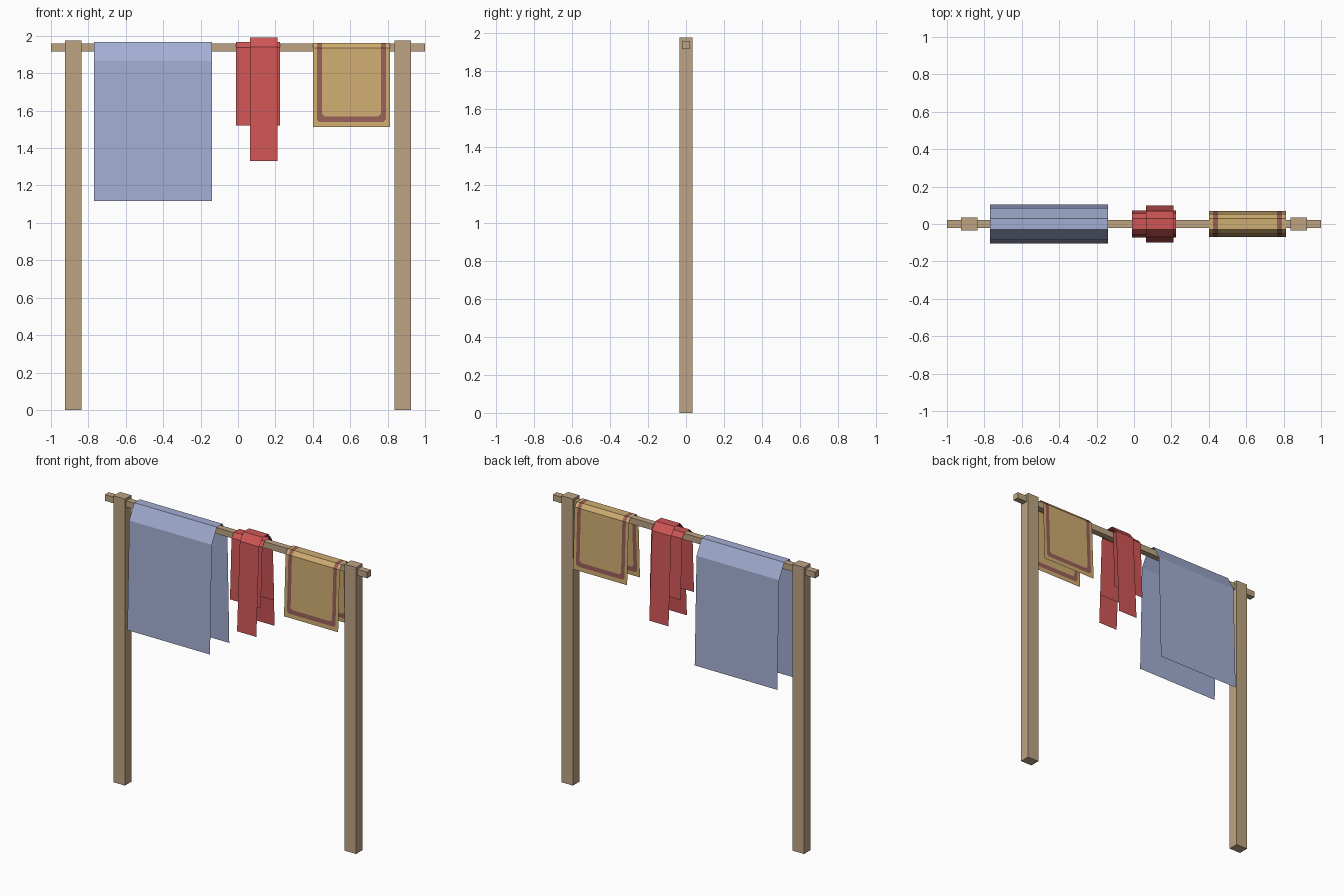
import bpy, bmesh
from mathutils import Vector

if "Cube" in bpy.data.objects:
    bpy.data.objects.remove(bpy.data.objects["Cube"])


def material(name, rgb):
    m = bpy.data.materials.new(name)
    lin = [((c / 255 + 0.055) / 1.055) ** 2.4 for c in rgb]
    m.diffuse_color = (*lin, 1)
    m.use_nodes = True
    m.node_tree.nodes["Principled BSDF"].inputs["Base Color"].default_value = m.diffuse_color
    return m


wood = material("wood", (190, 164, 130))
blue = material("pale_blue_cloth", (163, 174, 211))
red = material("red_cloth", (207, 86, 86))
tan = material("tan_cloth", (206, 172, 113))
stripe = material("maroon_stripe", (153, 94, 88))


def finish(name, bm, mats):
    me = bpy.data.meshes.new(name)
    bm.to_mesh(me)
    bm.free()
    for m in mats:
        me.materials.append(m)
    ob = bpy.data.objects.new(name, me)
    bpy.context.collection.objects.link(ob)
    return ob


def box(name, x0, x1, half_y, z0, z1):
    bm = bmesh.new()
    bmesh.ops.create_cube(bm, size=1)
    for v in bm.verts:
        v.co = Vector(((x0 + x1) / 2 + v.co.x * (x1 - x0),
                       v.co.y * 2 * half_y,
                       (z0 + z1) / 2 + v.co.z * (z1 - z0)))
    return finish(name, bm, [wood])


def drape(x0, x1, half_profile):
    """Thin sheet folded over the bar; half_profile runs hem to ridge as (y, z)."""
    path = [(-y, z) for y, z in half_profile] + list(reversed(half_profile))
    bm = bmesh.new()
    rows = [[bm.verts.new((x, y, z)) for x in (x0, x1)] for y, z in path]
    for a, b in zip(rows, rows[1:]):
        bm.faces.new((a[0], a[1], b[1], b[0]))
    return bm


# Frame
box("left_post", -0.925, -0.838, 0.035, 0, 1.975)
box("right_post", 0.838, 0.925, 0.035, 0, 1.975)
box("top_bar", -1, 1, 0.021, 1.915, 1.958)

# Plain cloths
finish("blue_blanket", drape(-0.77, -0.14,
       [(0.105, 1.117), (0.085, 1.865), (0.03, 1.967)]), [blue])
finish("wide_red_towel", drape(-0.01, 0.225,
       [(0.073, 1.52), (0.056, 1.937), (0.03, 1.967)]), [red])
finish("narrow_red_towel", drape(0.063, 0.21,
       [(0.1, 1.33), (0.07, 1.94), (0.03, 1.99)]), [red])

# Bordered cloth: cut the stripe outlines into the sheet, then colour by rule
bm = drape(0.40, 0.813, [(0.07, 1.512), (0.053, 1.935), (0.03, 1.963)])
cx, cut = 0.6065, 0.013
outlines = [(0.185, 1.54), (0.158, 1.57)]          # half width, lower edge


def slice_sheet(co, no):
    geom = bm.verts[:] + bm.edges[:] + bm.faces[:]
    bmesh.ops.bisect_plane(bm, geom=geom, dist=1e-6, plane_co=co, plane_no=no)


for w, z in outlines:
    slice_sheet((cx, 0, z), (0, 0, 1))
    for s in (-1, 1):
        slice_sheet((cx + s * w, 0, z), (1, 0, 0))
        slice_sheet((cx + s * (w - cut), 0, z), (s, 0, -1))


def inside(c, w, z):
    dx = abs(c.x - cx)
    return dx < w and c.z > z and dx - (c.z - z) < w - cut


for f in bm.faces:
    c = f.calc_center_median()
    f.material_index = int(inside(c, *outlines[0]) and not inside(c, *outlines[1]))
finish("bordered_tan_towel", bm, [tan, stripe])
